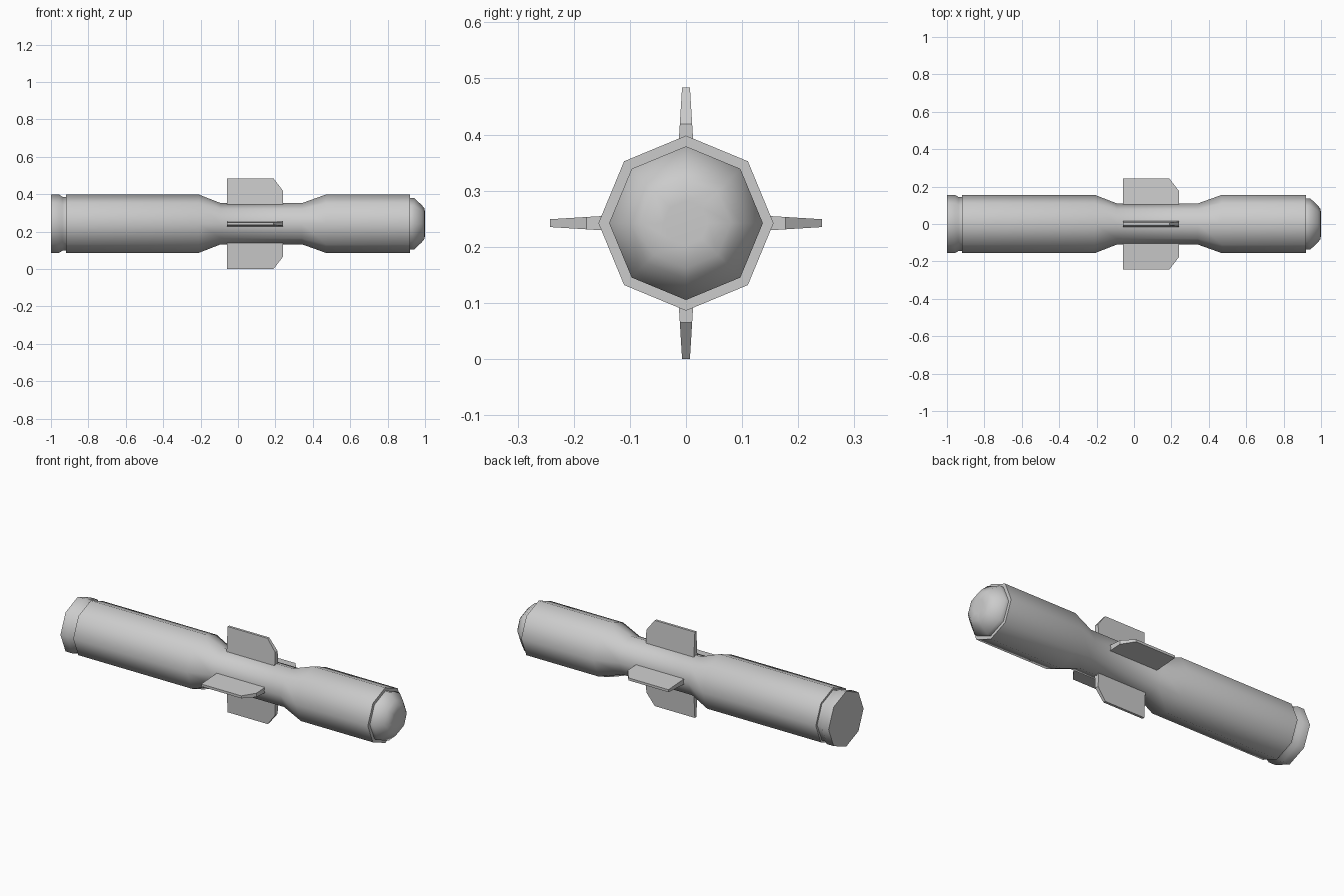
import bpy, bmesh
from math import cos, sin, pi, radians

if "Cube" in bpy.data.objects:
    bpy.data.objects.remove(bpy.data.objects["Cube"])

SIDES = 8
CZ = 0.242


def add_object(name, bm):
    bmesh.ops.recalc_face_normals(bm, faces=bm.faces[:])
    mesh = bpy.data.meshes.new(name)
    bm.to_mesh(mesh)
    bm.free()
    obj = bpy.data.objects.new(name, mesh)
    bpy.context.collection.objects.link(obj)
    obj.location.z = CZ
    return obj


def lathe_x(name, profile):
    """Revolve (x, radius) points around the x axis, closing both ends."""
    bm = bmesh.new()
    rings = []
    for x, r in profile:
        rings.append([bm.verts.new((x, r * cos(2 * pi * i / SIDES), r * sin(2 * pi * i / SIDES)))
                      for i in range(SIDES)])
    for a, b in zip(rings, rings[1:]):
        for i in range(SIDES):
            j = (i + 1) % SIDES
            bm.faces.new((a[i], a[j], b[j], b[i]))
    bm.faces.new(rings[0])
    bm.faces.new(rings[-1])
    obj = add_object(name, bm)
    bpy.ops.object.select_all(action='DESELECT')
    obj.select_set(True)
    bpy.context.view_layer.objects.active = obj
    bpy.ops.object.shade_smooth_by_angle(angle=radians(50))
    return obj


def fin(name, angle):
    """Tapered plate with a clipped front corner, pointing outward at angle."""
    outline = [(-0.06, 0.095), (0.24, 0.095), (0.24, 0.177), (0.19, 0.242), (-0.06, 0.242)]
    bm = bmesh.new()
    c, s = cos(angle), sin(angle)
    sides = []
    for sign in (-1, 1):
        loop = []
        for x, r in outline:
            t = sign * (0.016 - 0.009 * (r - 0.095) / 0.147)
            loop.append(bm.verts.new((x, r * c - t * s, r * s + t * c)))
        sides.append(loop)
        bm.faces.new(loop)
    a, b = sides
    for i in range(len(outline)):
        j = (i + 1) % len(outline)
        bm.faces.new((a[i], a[j], b[j], b[i]))
    return add_object(name, bm)


# Body tube: rear collar, groove, rear section, narrow waist, front section, domed nose
lathe_x("body", [
    (-1.0, 0.156), (-0.957, 0.156), (-0.938, 0.144), (-0.92, 0.144), (-0.92, 0.156),
    (-0.21, 0.156), (-0.092, 0.11), (0.342, 0.11), (0.47, 0.156), (0.92, 0.156),
    (0.92, 0.137), (0.942, 0.137), (0.982, 0.1), (0.998, 0.08), (1.0, 0.04)])

# Four fins around the waist
for k, label in enumerate(("back", "top", "front", "bottom")):
    fin(label + "_fin", k * pi / 2)
